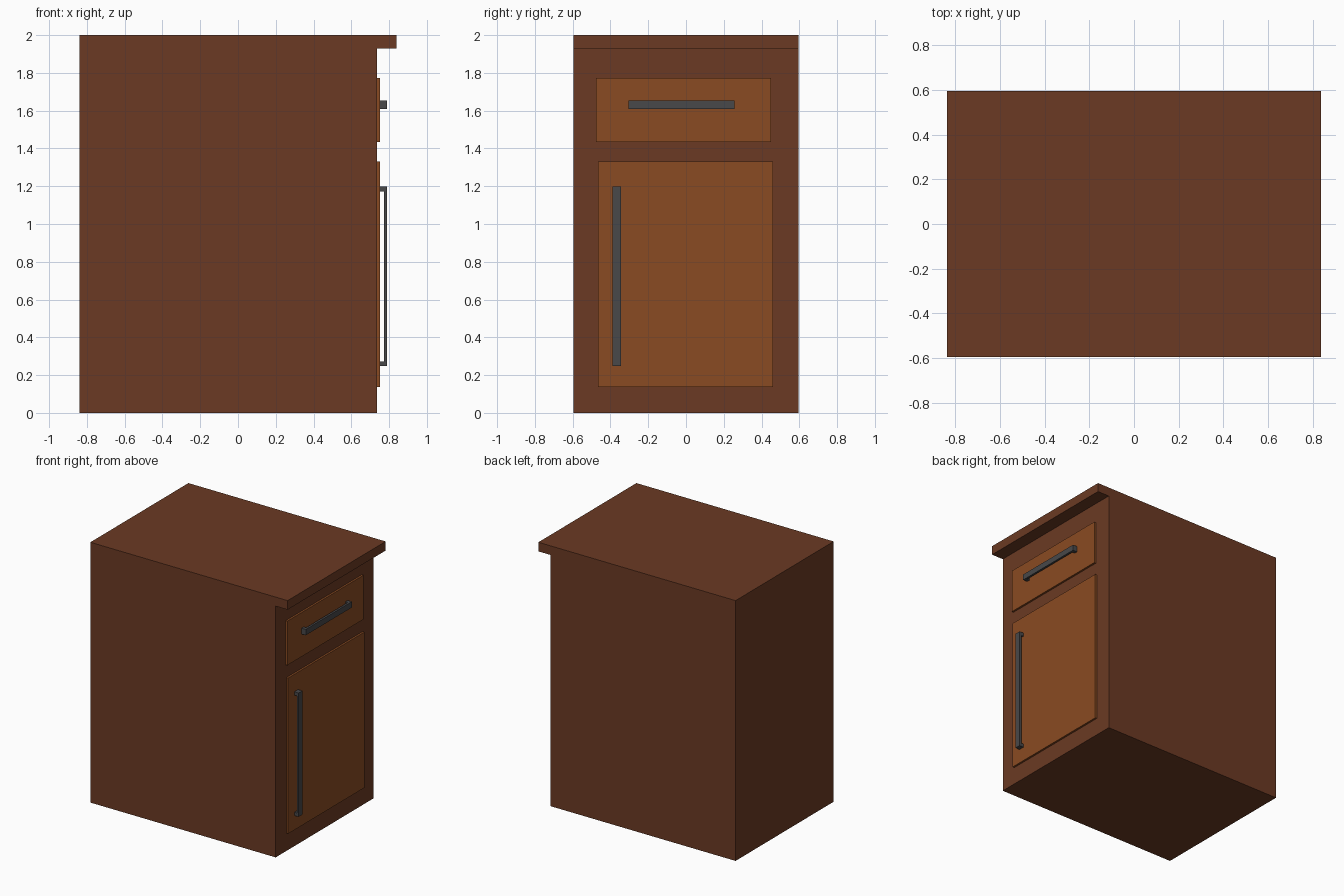
import bpy, bmesh
from mathutils import Vector

if "Cube" in bpy.data.objects:
    bpy.data.objects.remove(bpy.data.objects["Cube"])


def material(name, color):
    m = bpy.data.materials.new(name)
    m.diffuse_color = (*color, 1)
    m.use_nodes = True
    m.node_tree.nodes["Principled BSDF"].inputs["Base Color"].default_value = m.diffuse_color
    return m


dark_wood = material("dark wood", (0.147, 0.042, 0.017))
light_wood = material("light wood", (0.254, 0.070, 0.016))
metal = material("dark metal", (0.065, 0.065, 0.068))


def extrude_profile(name, points, offset, mat):
    """Extrude a closed planar outline of 3D points along offset."""
    bm = bmesh.new()
    face = bm.faces.new([bm.verts.new(p) for p in points])
    res = bmesh.ops.extrude_face_region(bm, geom=[face], use_keep_orig=True)
    verts = [g for g in res["geom"] if isinstance(g, bmesh.types.BMVert)]
    bmesh.ops.translate(bm, verts=verts, vec=Vector(offset))
    bmesh.ops.recalc_face_normals(bm, faces=bm.faces)
    mesh = bpy.data.meshes.new(name)
    bm.to_mesh(mesh)
    bm.free()
    mesh.materials.append(mat)
    obj = bpy.data.objects.new(name, mesh)
    bpy.context.collection.objects.link(obj)
    return obj


def panel(name, y0, y1, z0, z1):
    x0, x1 = FACE_X - 0.005, PANEL_X
    pts = [(x0, y0, z0), (x0, y1, z0), (x0, y1, z1), (x0, y0, z1)]
    extrude_profile(name, pts, (x1 - x0, 0, 0), light_wood)


def pull_outline(a0, a1):
    """Bridge-shaped handle outline: (x, distance along the handle)."""
    base, inner, outer, post = PANEL_X - 0.004, 0.773, 0.789, 0.026
    return [(base, a0), (outer, a0), (outer, a1), (base, a1),
            (base, a1 - post), (inner, a1 - post),
            (inner, a0 + post), (base, a0 + post)]


FACE_X, PANEL_X = 0.737, 0.752
HALF_X, HALF_Y = 0.838, 0.595

# Cabinet body with the overhanging top
outline = [(-HALF_X, 0), (FACE_X, 0), (FACE_X, 1.93),
           (HALF_X, 1.93), (HALF_X, 2), (-HALF_X, 2)]
extrude_profile("cabinet_body", [(x, -HALF_Y, z) for x, z in outline],
                (0, 2 * HALF_Y, 0), dark_wood)

# Drawer and door fronts
panel("drawer_front", -0.476, 0.450, 1.434, 1.773)
panel("door_front", -0.466, 0.461, 0.136, 1.332)

# Handles
extrude_profile("drawer_handle",
                [(x, y, 1.609) for x, y in pull_outline(-0.304, 0.256)],
                (0, 0, 0.045), metal)
extrude_profile("door_handle",
                [(x, -0.390, z) for x, z in pull_outline(0.247, 1.198)],
                (0, 0.046, 0), metal)
